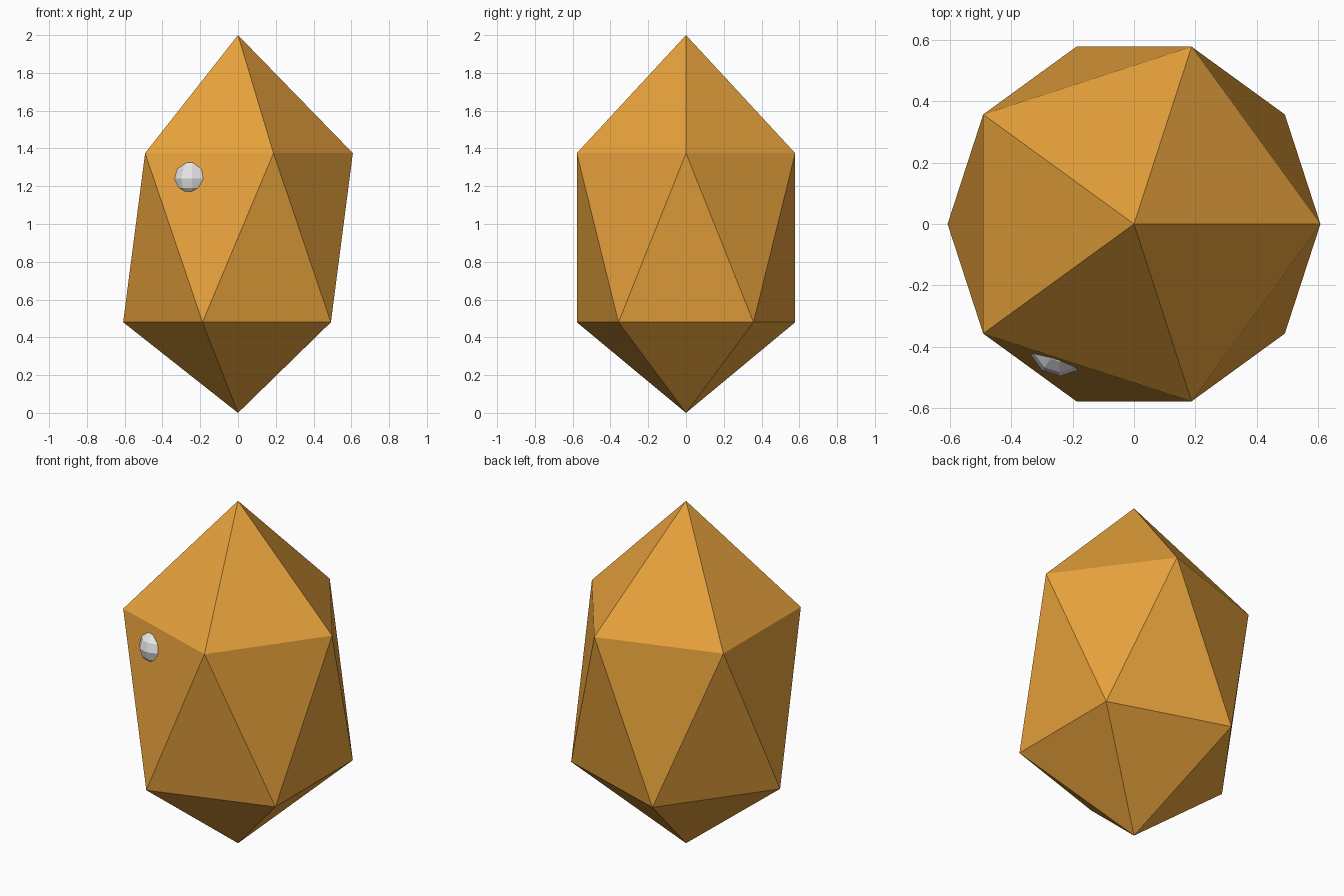
import bpy, bmesh
from math import cos, sin, pi

cube = bpy.data.objects.get("Cube")
if cube:
    bpy.data.objects.remove(cube)


def material(name, rgb):
    m = bpy.data.materials.new(name)
    m.use_nodes = True
    m.diffuse_color = (*rgb, 1)
    m.node_tree.nodes["Principled BSDF"].inputs["Base Color"].default_value = (*rgb, 1)
    return m


def finish(bm, name, mat):
    bmesh.ops.recalc_face_normals(bm, faces=bm.faces)
    mesh = bpy.data.meshes.new(name)
    bm.to_mesh(mesh)
    bm.free()
    mesh.materials.append(mat)
    obj = bpy.data.objects.new(name, mesh)
    bpy.context.collection.objects.link(obj)
    return obj


amber = material("amber", (0.80, 0.36, 0.045))
white = material("white", (0.80, 0.80, 0.80))

# Body: stretched twenty-sided gem with two staggered five-point rings
bm = bmesh.new()
radius = 0.608


def ring(z, turn):
    return [bm.verts.new((radius * cos(turn + i * 2 * pi / 5),
                          radius * sin(turn + i * 2 * pi / 5), z)) for i in range(5)]


top, bottom = bm.verts.new((0, 0, 2)), bm.verts.new((0, 0, 0))
upper, lower = ring(1.375, 0), ring(0.48, pi / 5)
for i in range(5):
    j = (i + 1) % 5
    bm.faces.new((top, upper[i], upper[j]))
    bm.faces.new((upper[i], lower[i], upper[j]))
    bm.faces.new((lower[i], lower[j], upper[j]))
    bm.faces.new((bottom, lower[j], lower[i]))
finish(bm, "body", amber)

# Eye: small faceted ball sunk into the front face
bm = bmesh.new()
bmesh.ops.create_uvsphere(bm, u_segments=10, v_segments=6, radius=0.097)
eye = finish(bm, "eye", white)
eye.location = (-0.243, -0.40, 1.24)
